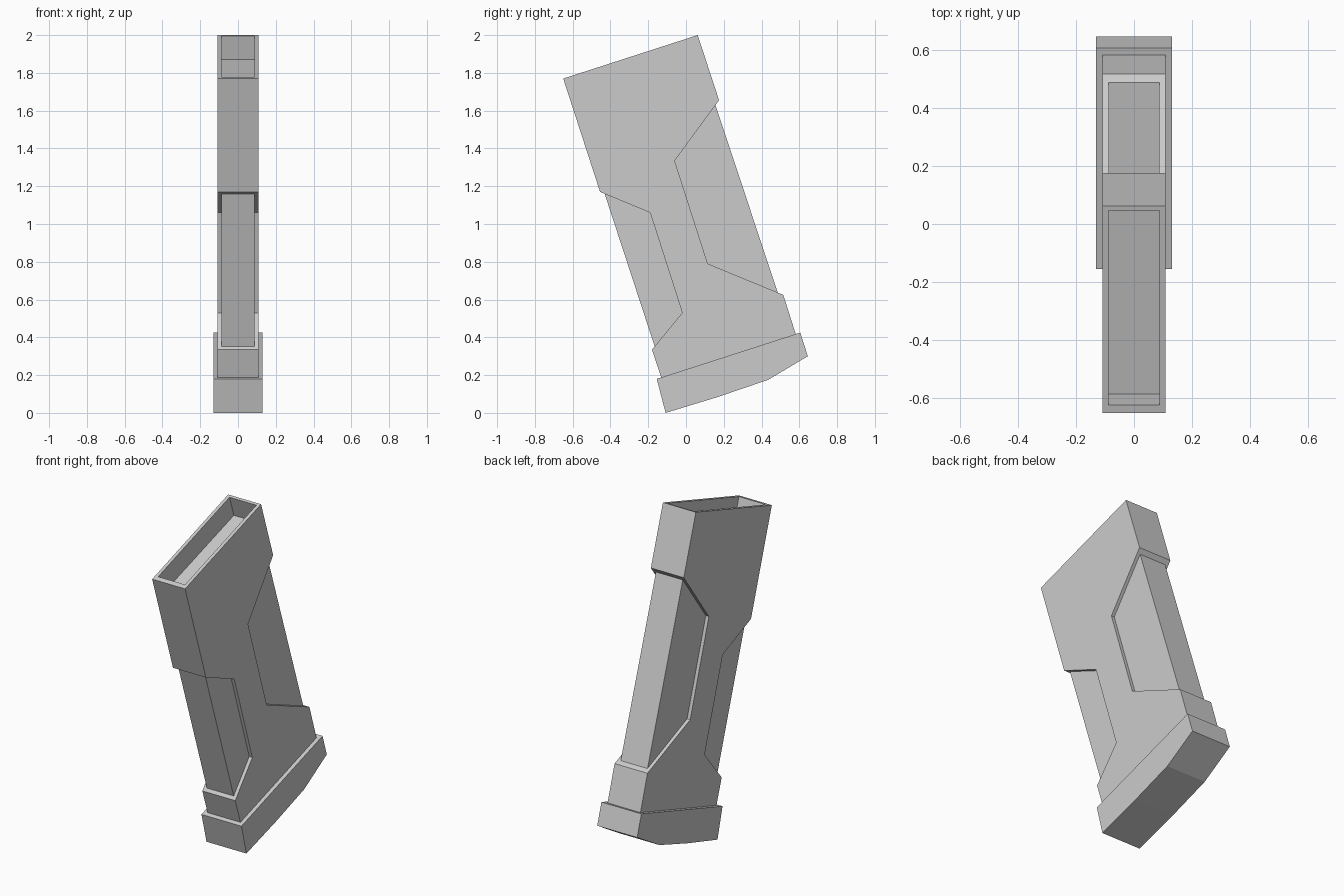
import bpy, bmesh

if "Cube" in bpy.data.objects:
    bpy.data.objects.remove(bpy.data.objects["Cube"])


def prism(name, profile, half_width):
    """Extrude a (y, z) side profile symmetrically across x."""
    bm = bmesh.new()
    face = bm.faces.new([bm.verts.new((-half_width, y, z)) for y, z in profile])
    ext = bmesh.ops.extrude_face_region(bm, geom=[face])
    moved = [v for v in ext["geom"] if isinstance(v, bmesh.types.BMVert)]
    bmesh.ops.translate(bm, verts=moved, vec=(2 * half_width, 0, 0))
    bmesh.ops.recalc_face_normals(bm, faces=bm.faces)
    mesh = bpy.data.meshes.new(name)
    bm.to_mesh(mesh)
    bm.free()
    obj = bpy.data.objects.new(name, mesh)
    bpy.context.collection.objects.link(obj)
    return obj


def combine(target, tool, operation):
    """Apply a boolean and discard the tool object."""
    mod = target.modifiers.new(operation.title(), 'BOOLEAN')
    mod.operation = operation
    mod.solver = 'EXACT'
    mod.object = tool
    bpy.context.view_layer.objects.active = target
    bpy.ops.object.modifier_apply(modifier=mod.name)
    bpy.data.objects.remove(tool)


# Thick body shell, notched front and back around the recessed panels
body = prism("magazine_body", [
    (-0.65, 1.77), (-0.455, 1.17), (-0.19, 1.06), (-0.02, 0.53),
    (-0.18, 0.335), (-0.122, 0.16), (0.588, 0.395), (0.515, 0.625),
    (0.115, 0.79), (-0.06, 1.335), (0.175, 1.655), (0.062, 2.0)], 0.108)

# Thinner core that shows as the recessed panels
core = prism("recessed_core", [
    (-0.447, 1.21), (-0.149, 0.30), (0.50, 0.595), (0.139, 1.68)], 0.088)
combine(body, core, 'UNION')

# Shallow open pocket at the top, slanted with the body
cavity = prism("top_cavity_cutter", [
    (-0.641, 1.84), (-0.584, 1.66), (0.087, 1.872), (0.025, 2.06)], 0.088)
cavity.hide_render = True
combine(body, cavity, 'DIFFERENCE')

# Wider foot plate with a faceted underside
prism("base_plate", [
    (-0.155, 0.18), (-0.108, 0.0), (0.165, 0.083), (0.435, 0.175),
    (0.645, 0.30), (0.605, 0.425)], 0.131)
